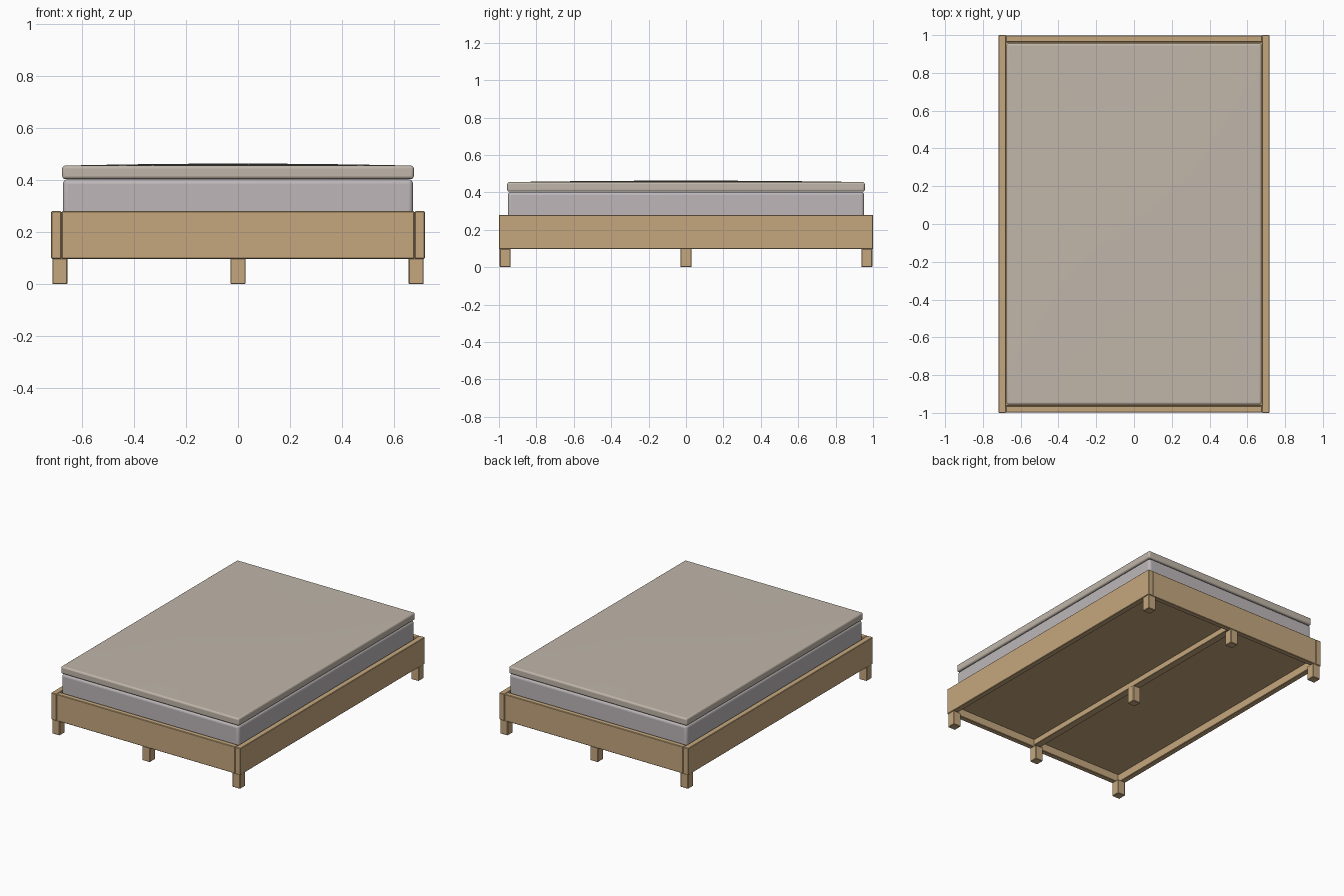
import bpy, bmesh

if "Cube" in bpy.data.objects:
    bpy.data.objects.remove(bpy.data.objects["Cube"])


def material(name, rgb):
    m = bpy.data.materials.new(name)
    m.diffuse_color = (*rgb, 1)
    m.use_nodes = True
    m.node_tree.nodes["Principled BSDF"].inputs["Base Color"].default_value = m.diffuse_color
    return m


WOOD = material("light_wood", (0.56, 0.39, 0.21))
FABRIC = material("mattress_fabric", (0.51, 0.47, 0.48))
COVER = material("topper_fabric", (0.53, 0.47, 0.40))


def box(name, x, y, z, mat, bevel=0.003, segments=1, cuts=0, dome=0.0):
    """Bevelled box from (min, max) ranges, optionally with a domed top."""
    bm = bmesh.new()
    bmesh.ops.create_cube(bm, size=1)
    if cuts:
        bmesh.ops.subdivide_edges(bm, edges=[e for e in bm.edges if abs(e.verts[0].co.z - e.verts[1].co.z) < 0.1],
                                  cuts=cuts, use_grid_fill=True)
    for v in bm.verts:
        u, w, top = v.co.x * 2, v.co.y * 2, v.co.z > 0
        v.co = [(a + b) / 2 + c * (b - a) for (a, b), c in zip((x, y, z), v.co)]
        if top:
            v.co.z += dome * (1 - u * u) * (1 - w * w)
    mesh = bpy.data.meshes.new(name)
    bm.to_mesh(mesh)
    bm.free()
    mesh.materials.append(mat)
    ob = bpy.data.objects.new(name, mesh)
    bpy.context.collection.objects.link(ob)
    mod = ob.modifiers.new("Bevel", 'BEVEL')
    mod.width, mod.segments = bevel, segments
    mod.limit_method, mod.angle_limit = 'ANGLE', 0.8
    if segments > 1:
        bpy.ops.object.select_all(action='DESELECT')
        bpy.context.view_layer.objects.active = ob
        ob.select_set(True)
        bpy.ops.object.shade_smooth_by_angle(angle=0.7)
    return ob


# Frame: long side rails with end boards fitted between them
for s, side in ((-1, "left"), (1, "right")):
    box(side + "_side_rail", sorted((s * 0.678, s * 0.717)), (-1, 1), (0.097, 0.28), WOOD)
for s, side in ((-1, "front"), (1, "back")):
    box(side + "_end_board", (-0.677, 0.677), sorted((s * 0.963, s * 0.999)), (0.097, 0.28), WOOD)

# Support panel and the centre beam below it
box("support_panel", (-0.678, 0.678), (-0.963, 0.963), (0.15, 0.17), WOOD, 0.001)
box("centre_beam", (-0.025, 0.025), (-0.963, 0.963), (0.11, 0.15), WOOD, 0.002)

# Legs: four corners, the middle of each end, and the bed centre
L = 0.029
for y, row in ((-0.967, "front"), (0.967, "back")):
    for x, col in ((-0.684, "left"), (0, "middle"), (0.684, "right")):
        box(f"{row}_{col}_leg", (x - L, x + L), (y - L, y + L), (0, 0.099), WOOD)
box("centre_leg", (-L, L), (-L, L), (0, 0.111), WOOD)

# Mattress and thin domed topper
box("mattress", (-0.672, 0.672), (-0.953, 0.953), (0.17, 0.403), FABRIC, 0.018, 4)
box("mattress_topper", (-0.675, 0.675), (-0.956, 0.956), (0.404, 0.455), COVER, 0.011, 4, cuts=9, dome=0.008)
